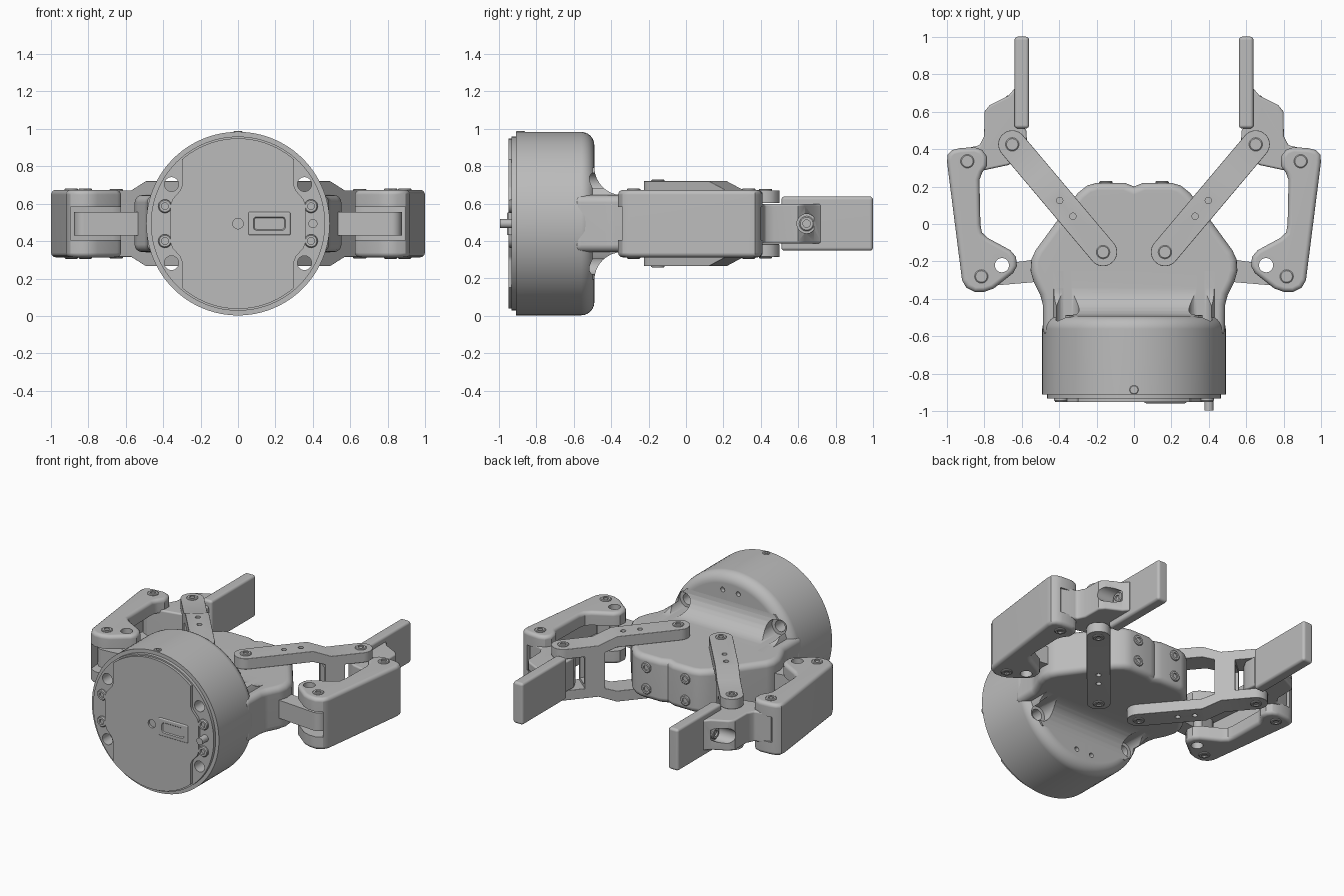
import bpy, bmesh, math
from mathutils import Vector

if "Cube" in bpy.data.objects:
    bpy.data.objects.remove(bpy.data.objects["Cube"])

ZC = 0.493
grey = bpy.data.materials.new("satin grey")
grey.use_nodes = True
grey.diffuse_color = (0.5, 0.5, 0.5, 1)
grey.node_tree.nodes["Principled BSDF"].inputs["Base Color"].default_value = (0.5, 0.5, 0.5, 1)

parts, helpers = [], []
centre = bpy.data.objects.new("mirror_centre", None)
centre.location.z = ZC
centre.hide_render = True
bpy.context.collection.objects.link(centre)
helpers.append(centre)


def finish(name, bm, cutter=False):
    bmesh.ops.recalc_face_normals(bm, faces=bm.faces)
    mesh = bpy.data.meshes.new(name)
    bm.to_mesh(mesh)
    bm.free()
    mesh.materials.append(grey)
    o = bpy.data.objects.new(name, mesh)
    bpy.context.collection.objects.link(o)
    o.hide_render = cutter
    (helpers if cutter else parts).append(o)
    return o


def lathe(name, profile, loc, axis=(0, 0, 1), steps=32, cutter=False):
    """Turn (radius, height) points around an axis."""
    bm = bmesh.new()
    vs = [bm.verts.new((r, 0, t)) for r, t in profile]
    es = [bm.edges.new(p) for p in zip(vs, vs[1:])]
    bmesh.ops.spin(bm, geom=vs + es, cent=(0, 0, 0), axis=(0, 0, 1),
                   angle=math.tau, steps=steps)
    bmesh.ops.remove_doubles(bm, verts=bm.verts, dist=1e-5)
    rot = Vector((0, 0, 1)).rotation_difference(Vector(axis)).to_matrix()
    for v in bm.verts:
        v.co = rot @ v.co + Vector(loc)
    return finish(name, bm, cutter)


def rod(name, r, lo, hi, loc, axis=(0, 0, 1), **kw):
    return lathe(name, [(0, lo), (r, lo), (r, hi), (0, hi)], loc, axis, **kw)


def screw(name, loc, axis=(0, 0, 1), r=0.036, h=0.008):
    return lathe(name, [(0, -h), (r, -h), (r, h / 2), (r * .85, h), (r * .5, h),
                        (r * .5, 0), (0, 0)], loc, axis, 24)


def prism(name, pts, lo, hi, axis="z", cutter=False):
    """Extrude a 2D outline along one axis."""
    place = {"z": lambda a, b, h: (a, b, h), "y": lambda a, b, h: (a, h, b),
             "x": lambda a, b, h: (h, a, b)}[axis]
    bm = bmesh.new()
    f = bm.faces.new([bm.verts.new(place(a, b, lo)) for a, b in pts])
    ext = bmesh.ops.extrude_face_region(bm, geom=[f])["geom"]
    move = Vector(place(0, 0, hi - lo))
    bmesh.ops.translate(bm, vec=move, verts=[v for v in ext if isinstance(v, bmesh.types.BMVert)])
    return finish(name, bm, cutter)


def rect(a0, a1, b0, b1):
    return [(a0, b0), (a1, b0), (a1, b1), (a0, b1)]


def bevel(o, width, angle=50):
    m = o.modifiers.new("bevel", "BEVEL")
    m.width, m.segments, m.limit_method = width, 4, "ANGLE"
    m.angle_limit = math.radians(angle)


def cut(o, *tools, op="DIFFERENCE"):
    for t in tools:
        m = o.modifiers.new("cut", "BOOLEAN")
        m.object, m.operation, m.solver = t, op, "EXACT"


def mirror(o, x=True, z=False):
    m = o.modifiers.new("mirror", "MIRROR")
    m.use_axis = (x, False, z)
    m.mirror_object = centre
    return o


def corner(cx, cy, r, a0, a1, n=6):
    """Arc points, angles in degrees."""
    return [(cx + r * math.cos(math.radians(a0 + (a1 - a0) * i / n)),
             cy + r * math.sin(math.radians(a0 + (a1 - a0) * i / n))) for i in range(n + 1)]


# Through holes and scoops shared by the base and neck
axis_y = (0, 1, 0)
base_cuts = []
for x in (-0.355, 0.355):
    for z in (-0.21, 0.21):
        base_cuts += [rod("bolt_hole_cutter", 0.038, -1.1, 0, (x, 0, ZC + z), axis_y, cutter=True),
                      rod("scoop_cutter", 0.062, -0.53, -0.25, (x, 0, ZC + z), axis_y, cutter=True)]
pin_holes = [rod("pin_hole_cutter", 0.016, -0.52, -0.4, (x, 0, ZC + z), axis_y, cutter=True)
             for x in (-0.06, 0.06) for z in (-0.37, 0.37)]

# Round base
drum = lathe("base_drum", [(0, -0.91), (0.49, -0.91)] + corner(0.42, -0.56, 0.07, 0, 90) + [(0, -0.49)],
             (0, 0, ZC), axis_y, 96)
cut(drum, *base_cuts, *pin_holes)
cap = rod("base_cap", 0.465, -0.932, -0.9, (0, 0, ZC), axis_y, steps=96)
cut(cap, *base_cuts[::2])
side = [(0.3, 0.2), (0.31, 0.175), (0.35, 0.13), (0.36, 0.1)]
half = [(x, -z) for x, z in side] + [(x, z) for x, z in reversed(side)]
a = math.degrees(math.acos(0.3 / 0.455))
outline = half + corner(0, 0, 0.455, a, 180 - a, 24)
outline += [(-x, -z) for x, z in half] + corner(0, 0, 0.455, 180 + a, 360 - a, 24)
plate = prism("cap_plate", [(x, z + ZC) for x, z in outline], -0.95, -0.92, "y")
cut(plate, rod("centre_hole_cutter", 0.028, -1, -0.935, (0, 0, ZC), axis_y, cutter=True))
port = prism("connector_frame", rect(0.055, 0.28, ZC - 0.062, ZC + 0.062), -0.957, -0.94, "y")
recess = prism("connector_cutter", rect(0.08, 0.255, ZC - 0.038, ZC + 0.038), -1, -0.945, "y", True)
for o in (port, recess):
    m = o.modifiers.new("round", "BEVEL")
    m.width, m.segments, m.limit_method, m.angle_limit = 0.02, 4, "ANGLE", 1
cut(port, recess)
rod("locating_pin", 0.024, -0.995, -0.92, (0.4, 0, ZC), axis_y)
for z in (-0.093, 0.093):
    mirror(screw("cap_screw", (0.39, -0.935, ZC + z), (0, -1, 0), 0.036, 0.014))
screw("drum_top_screw", (0, -0.885, ZC + 0.489), r=0.024, h=0.006)

# Filleted neck between base and palm
top = [(-0.56, 0.3), (-0.49, 0.3)] + corner(-0.34, 0.302, 0.15, 180, 270, 8) + [(-0.25, 0.152)]
neck = prism("neck", [(y, ZC + z) for y, z in top] + [(y, ZC - z) for y, z in reversed(top)],
             -0.6, 0.6, "x")
cut(neck, rod("neck_cutter", 0.455, -0.7, 0, (0, 0, ZC), axis_y, steps=96, cutter=True), op="INTERSECT")
cut(neck, *base_cuts)

# Palm housing
edge = [(0.05, 0.22), (0.2, 0.22), (0.25, 0.205), (0.3, 0.165), (0.35, 0.1), (0.525, -0.14),
        (0.548, -0.19), (0.552, -0.25), (0.535, -0.31), (0.5, -0.38), (0.487, -0.43), (0.485, -0.6)]
palm = prism("palm", [(0, 0.2)] + edge + [(-x, y) for x, y in reversed(edge)], ZC - 0.152, ZC + 0.152)
bevel(palm, 0.04)
for z in (-0.075, 0.075):
    mirror(screw("palm_screw", (0.15, 0.22, ZC + z), axis_y, 0.036, 0.01))

# Drive levers and outer brackets
hole = rod("bracket_hole_cutter", 0.038, 0, 1, (0.705, -0.22, 0), cutter=True)
lever = prism("drive_lever", corner(0.82, -0.28, 0.055, -90, 90) + [(0.6, -0.2), (0.4, -0.17),
              (0.4, -0.3), (0.53, -0.31)], ZC - 0.063, ZC + 0.063)
cut(lever, hole)
mirror(lever)
shape = corner(0.895, 0.335, 0.07, 90, 200, 6)
shape = [(0.93, 0.405), (0.97, 0.395), (0.995, 0.37), (0.998, 0.33), (0.918, -0.3), (0.895, -0.34),
         (0.85, -0.363), (0.8, -0.362), (0.75, -0.345), (0.645, -0.262), (0.625, -0.225), (0.63, -0.175),
         (0.66, -0.14), (0.78, -0.075), (0.812, -0.045), (0.82, 0), (0.825, 0.235), (0.81, 0.275),
         (0.785, 0.31), (0.785, 0.36), (0.81, 0.395), (0.85, 0.41)]
bracket = prism("outer_bracket", shape, ZC - 0.18, ZC + 0.18)
bevel(bracket, 0.025)
slot = prism("bracket_slot_cutter", [(0.945, 0.5), (0.945, 0.2), (0.88, -0.5), (0.5, -0.5), (0.5, 0.5)],
             ZC - 0.088, ZC + 0.088, cutter=True)
cut(bracket, slot, hole)
mirror(bracket)
mirror(screw("bracket_screw", (0.815, -0.28, ZC + 0.18)), z=True)
mirror(screw("bracket_pin", (0.89, 0.335, ZC + 0.18)), z=True)

# Cranked inner arms, built as rows along their length
start, end = Vector((0.165, -0.15, 0)), Vector((0.65, 0.425, 0))
length, along = (end - start).length, (end - start).normalized()
across = Vector((-along.y, along.x, 0))
R = 0.075
angles = [math.radians(8 + 82 * i / 8) for i in range(9)]
rows = [(-R * math.cos(t), R * math.sin(t)) for t in angles] + [(0.42, R), (0.54, R)]
rows += [(length + R * math.cos(t), R * math.sin(t)) for t in reversed(angles)]
bm = bmesh.new()
rings = []
for s, w in rows:
    base = ZC + (0.152 if s < 0.5 else 0.11)
    tops = ZC + (0.227 if s < 0.5 else 0.178)
    mid = start + along * s
    rings.append([bm.verts.new(mid + across * k + Vector((0, 0, h)))
                  for k, h in ((-w, base), (w, base), (w, tops), (-w, tops))])
for p, q in zip(rings, rings[1:]):
    for i in range(4):
        j = (i + 1) % 4
        bm.faces.new((p[i], p[j], q[j], q[i]))
bm.faces.new(rings[0])
bm.faces.new(rings[-1])
arm = finish("inner_arm", bm)
bevel(arm, 0.012)
for s in (0.25, 0.36):
    p = start + along * s
    cut(arm, rod("arm_hole_cutter", 0.017, ZC + 0.2, ZC + 0.4, (p.x, p.y, 0), cutter=True))
mirror(arm, z=True)
mirror(screw("arm_screw", (start.x, start.y, ZC + 0.227)), z=True)
mirror(screw("arm_pin", (end.x, end.y, ZC + 0.178)), z=True)
# Bridge joining the upper and lower arm
ends = [start + along * s + across * k for s, k in ((0.5, -R), (0.63, -R), (0.63, R), (0.5, R))]
bridge = prism("arm_bridge", [(p.x, p.y) for p in ends], ZC - 0.13, ZC + 0.13)
window = [start + along * s + across * k for s, k in ((0.45, -0.05), (0.7, -0.05), (0.7, 0.05), (0.45, 0.05))]
cut(bridge, prism("bridge_cutter", [(p.x, p.y) for p in window], ZC - 0.09, ZC + 0.09, cutter=True))
mirror(bridge)

# Finger knuckles and gripping pads
knuckle = prism("finger_knuckle", [(0.6, 0.72), (0.64, 0.72), (0.67, 0.685), (0.77, 0.635), (0.798, 0.6),
                (0.8, 0.47), (0.825, 0.42), (0.87, 0.41), (0.93, 0.39), (0.95, 0.34), (0.935, 0.29),
                (0.89, 0.27), (0.81, 0.285), (0.67, 0.315), (0.6, 0.36), (0.57, 0.42), (0.575, 0.5),
                (0.6, 0.53)], ZC - 0.106, ZC + 0.106)
bevel(knuckle, 0.012)
cut(knuckle, rod("finger_bolt_cutter", 0.052, 0.67, 0.9, (0, 0.645, ZC), (1, 0, 0), cutter=True))
mirror(knuckle)
mirror(screw("finger_screw", (0.672, 0.645, ZC), (1, 0, 0), 0.04, 0.012))
pad = prism("finger_pad", rect(0.56, 0.638, 0.51, 1.0), ZC - 0.145, ZC + 0.145)
bevel(pad, 0.018)
mirror(pad)

# Apply modifiers, remove helpers and smooth the curved faces
bpy.ops.object.select_all(action="DESELECT")
for o in parts:
    o.select_set(True)
bpy.context.view_layer.objects.active = parts[0]
bpy.ops.object.convert(target="MESH")
for o in helpers:
    bpy.data.objects.remove(o)
bpy.ops.object.shade_smooth_by_angle(angle=math.radians(32))
for o in parts:
    m = o.modifiers.new("weighted_normals", "WEIGHTED_NORMAL")
    m.keep_sharp = True
